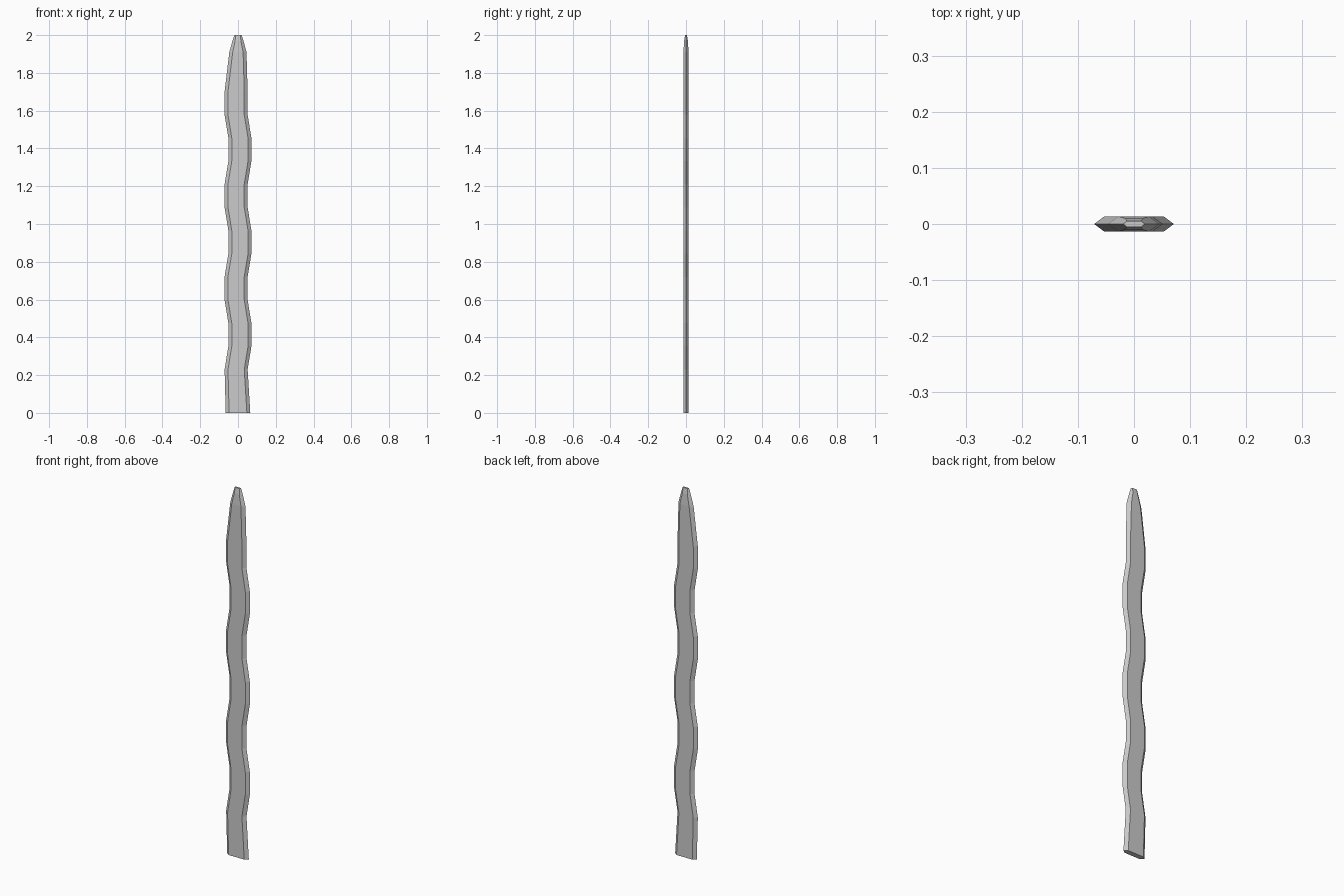
import bpy, bmesh

if "Cube" in bpy.data.objects:
    bpy.data.objects.remove(bpy.data.objects["Cube"])

# Blade stations: height, left edge x, right edge x, half thickness, bevel width
T, B = 0.0135, 0.018
stations = [(0, -0.065, 0.065, T, B), (0.23, -0.071, 0.051, T, B)]
# Wavy middle: two stations lean right, two lean left, repeating
for i in range(12):
    shift = 0.01 if i % 4 < 2 else -0.01
    stations.append((0.353 + i * 0.1225, -0.061 + shift, 0.061 + shift, T, B))
# Tapering tip
stations += [(1.81, -0.055, 0.061, T, B),
             (1.91, -0.046, 0.045, T, B),
             (1.97, -0.029, 0.029, 0.010, 0.014),
             (2.0, -0.019, 0.019, 0.005, 0.006)]
# The regular wave ends just below the tip
stations = [s for i, s in enumerate(stations) if not (s[0] > 1.69 and i == 14)]

# Loft a six-sided section with sharp edges along the blade
bm = bmesh.new()
rings = []
for z, l, r, t, b in stations:
    section = [(l, 0), (l + b, -t), (r - b, -t), (r, 0), (r - b, t), (l + b, t)]
    rings.append([bm.verts.new((x, y, z)) for x, y in section])
for lo, hi in zip(rings, rings[1:]):
    for k in range(6):
        n = (k + 1) % 6
        bm.faces.new((lo[k], lo[n], hi[n], hi[k]))
# Flat root and blunt tip
bm.faces.new(rings[0][::-1])
bm.faces.new(rings[-1])
bmesh.ops.recalc_face_normals(bm, faces=bm.faces)

mesh = bpy.data.meshes.new("wavy_blade")
bm.to_mesh(mesh)
bm.free()
bpy.context.collection.objects.link(bpy.data.objects.new("wavy_blade", mesh))
